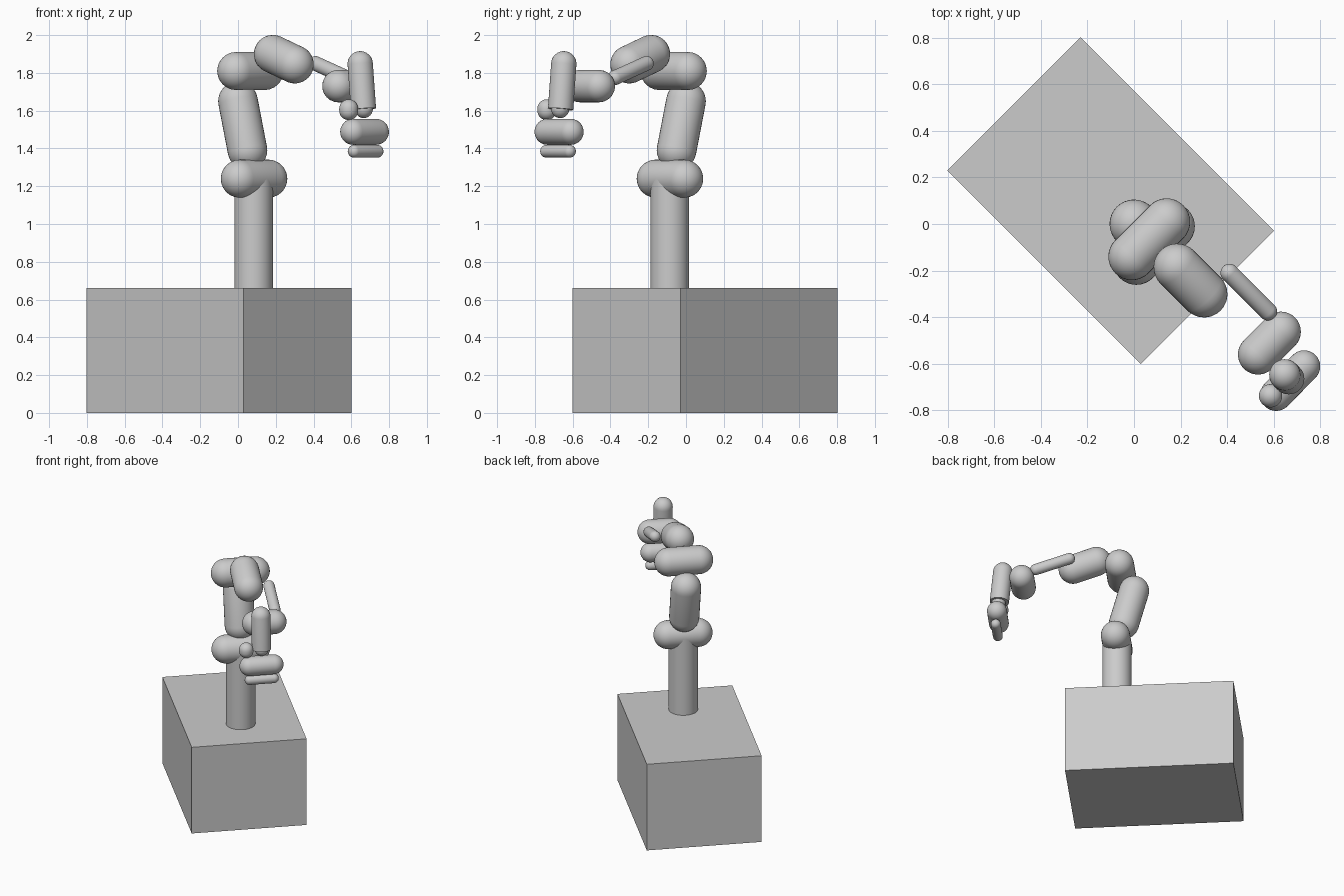
import bpy, bmesh
from math import sin, cos, pi, radians
from mathutils import Vector

if "Cube" in bpy.data.objects:
    bpy.data.objects.remove(bpy.data.objects["Cube"])

SIDES, RINGS = 32, 8


def lathe(name, a, b, r, round_a=True, round_b=True):
    """Rod of radius r from a to b, each end either domed or flat."""
    a, b = Vector(a), Vector(b)
    axis = b - a
    length = axis.length
    low = [(r * sin(pi / 2 * i / RINGS), -r * cos(pi / 2 * i / RINGS))
           for i in range(RINGS + 1)] if round_a else [(0, 0), (r, 0)]
    high = [(r * cos(pi / 2 * i / RINGS), length + r * sin(pi / 2 * i / RINGS))
            for i in range(RINGS + 1)] if round_b else [(r, length), (0, length)]
    profile = low + high
    bm = bmesh.new()
    vs = [bm.verts.new((x, 0, z)) for x, z in profile]
    es = [bm.edges.new(p) for p in zip(vs, vs[1:])]
    bmesh.ops.spin(bm, geom=vs + es, cent=(0, 0, 0), axis=(0, 0, 1),
                   angle=2 * pi, steps=SIDES, use_duplicate=False)
    bmesh.ops.remove_doubles(bm, verts=bm.verts, dist=1e-5)
    bmesh.ops.recalc_face_normals(bm, faces=bm.faces)
    mesh = bpy.data.meshes.new(name)
    bm.to_mesh(mesh)
    bm.free()
    ob = bpy.data.objects.new(name, mesh)
    bpy.context.collection.objects.link(ob)
    ob.location = a
    ob.rotation_mode = 'QUATERNION'
    ob.rotation_quaternion = axis.to_track_quat('Z', 'Y')
    bpy.ops.object.select_all(action='DESELECT')
    ob.select_set(True)
    bpy.context.view_layer.objects.active = ob
    bpy.ops.object.shade_smooth_by_angle(angle=radians(30))
    return ob


# Base block, turned 45 degrees
bpy.ops.mesh.primitive_cube_add(size=1, location=(-0.1, 0.1, 0.33),
                                rotation=(0, 0, radians(-45)))
base = bpy.context.object
base.name = "base_block"
base.scale = (1.174, 0.81, 0.66)

# Post standing on the base
lathe("post", (0.083, -0.086, 0.65), (0.083, -0.086, 1.24), 0.102, False, False)

# Arm links from shoulder to wrist
lathe("shoulder_joint", (0.01, -0.16, 1.24), (0.16, -0.01, 1.24), 0.101)
lathe("upper_arm", (0.05, -0.05, 1.39), (0, 0, 1.65), 0.105)
lathe("elbow_joint", (-0.009, -0.14, 1.81), (0.14, 0.009, 1.81), 0.101)
lathe("forearm", (0.185, -0.185, 1.9), (0.3, -0.3, 1.845), 0.101)
lathe("forearm_rod", (0.41, -0.21, 1.85), (0.575, -0.375, 1.775), 0.039)
lathe("wrist_joint", (0.532, -0.56, 1.73), (0.63, -0.462, 1.73), 0.086)

# Hand: domed on top, flat below, with a small ball neck
lathe("hand", (0.664, -0.664, 1.608), (0.647, -0.647, 1.848), 0.067, False, True)
lathe("neck_ball", (0.666, -0.666, 1.609), (0.665, -0.665, 1.625), 0.048)

# Gripper
lathe("thumb_ball", (0.586, -0.737, 1.6), (0.586, -0.737, 1.61), 0.05)
lathe("gripper_bar", (0.61, -0.733, 1.488), (0.73, -0.611, 1.488), 0.069)
lathe("finger_bar", (0.615, -0.738, 1.385), (0.736, -0.617, 1.385), 0.034)
